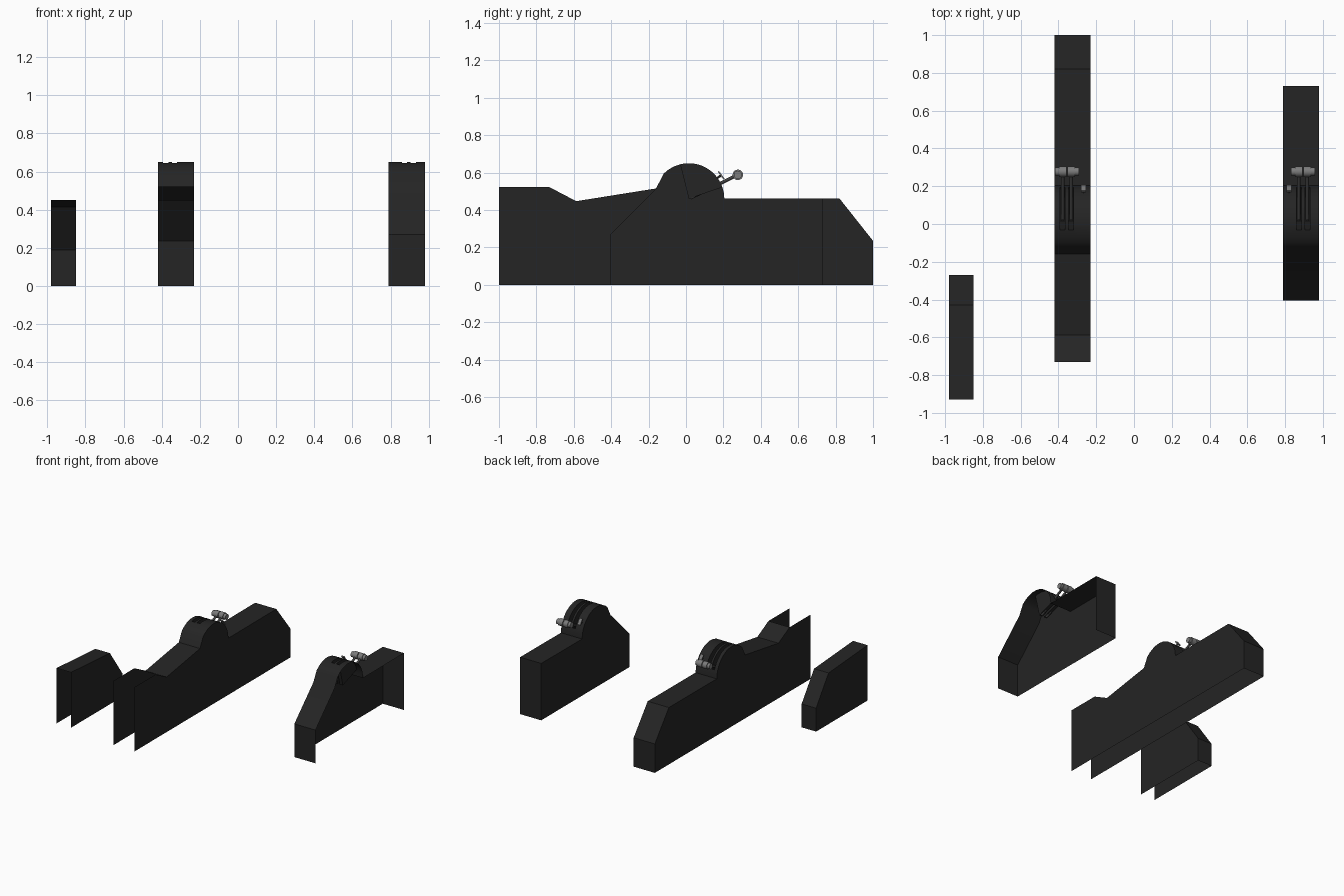
import bpy, bmesh, math
from mathutils import Vector

if "Cube" in bpy.data.objects:
    bpy.data.objects.remove(bpy.data.objects["Cube"])

CY, CZ, R = 0.015, 0.46, 0.19       # lever dome centre and radius (y, z)
SLOT_HI, SLOT_LO = 104, 19          # angular extent of the lever slots


def mat(name, v):
    m = bpy.data.materials.new(name)
    m.diffuse_color = (v, v, v, 1)
    m.use_nodes = True
    m.node_tree.nodes["Principled BSDF"].inputs["Base Color"].default_value = m.diffuse_color
    return m


BODY = mat("black_panel", 0.018)
ROD = mat("dark_metal", 0.05)
GRIP = mat("grey_grip", 0.2)


def polar(a, r=R):
    a = math.radians(a)
    return (CY + r * math.cos(a), CZ + r * math.sin(a))


def finish(name, bm, m):
    bmesh.ops.remove_doubles(bm, verts=bm.verts, dist=1e-5)
    me = bpy.data.meshes.new(name)
    bm.to_mesh(me)
    bm.free()
    ob = bpy.data.objects.new(name, me)
    bpy.context.collection.objects.link(ob)
    me.materials.append(m)
    bpy.ops.object.select_all(action='DESELECT')
    ob.select_set(True)
    bpy.context.view_layer.objects.active = ob
    bpy.ops.object.shade_smooth_by_angle(angle=math.radians(25))
    return ob


ARC_ANGLES = [135, 125, 115, SLOT_HI] + \
    [SLOT_HI + (SLOT_LO - SLOT_HI) * i / 10 for i in range(1, 11)] + [10, 0]
ARC = [polar(a) for a in ARC_ANGLES]
SLOT_FIRST = ARC_ANGLES.index(SLOT_HI)
SLOT_ARC = ARC[SLOT_FIRST:SLOT_FIRST + 11]


def console(name, profile, x0, x1, walls, start=0, slots=()):
    """Open sheet-metal housing: side walls plus a cover strip along the profile."""
    bm = bmesh.new()

    def face(pts):
        bm.faces.new([bm.verts.new(p) for p in pts])

    def strip(a, b, p, q):
        face([(a, *p), (b, *p), (b, *q), (a, *q)])

    if 'L' in walls:
        face([(x0, *p) for p in profile])
    if 'R' in walls:
        face([(x1, *p) for p in reversed(profile)])
    xs = [x0] + [x for s in slots for x in s] + [x1]
    cover = profile[start:]
    for p, q in zip(cover, cover[1:]):
        if slots and p in SLOT_ARC and q in SLOT_ARC:
            for a, b in zip(xs[::2], xs[1::2]):
                strip(a, b, p, q)
        else:
            for a, b in zip(xs, xs[1:]):
                strip(a, b, p, q)
    # wedge-shaped wells under the lever slots
    c = (CY, CZ)
    for a, b in slots:
        strip(a, b, SLOT_ARC[0], c)
        strip(a, b, c, SLOT_ARC[-1])
        face([(a, *p) for p in reversed([c] + SLOT_ARC)])
        face([(b, *p) for p in [c] + SLOT_ARC])
    return finish(name, bm, BODY)


def tube(name, a, b, r, m, r2=None, n=20):
    a, b = Vector(a), Vector(b)
    bm = bmesh.new()
    bmesh.ops.create_cone(bm, cap_ends=True, segments=n, radius1=r,
                          radius2=r if r2 is None else r2, depth=(b - a).length)
    rot = (b - a).to_track_quat('Z', 'Y').to_matrix()
    bmesh.ops.rotate(bm, verts=bm.verts, matrix=rot)
    bmesh.ops.translate(bm, verts=bm.verts, vec=(a + b) / 2)
    return finish(name, bm, m)


def levers(prefix, xs, knob_x):
    ang, reach = 26, 0.292
    tip = polar(ang, reach)
    mid = sum(xs) / 2
    for i, x in enumerate(xs):
        n = f"{prefix}_lever_{i}"
        s = -1 if x < mid else 1
        tube(n + "_rod", (x, *polar(ang, 0.01)), (x, *tip), 0.009, ROD, n=12)
        # grip: thick barrel inside, slimmer end outside
        tube(n + "_grip", (mid + s * 0.003, *tip), (mid + s * 0.042, *tip), 0.028, GRIP)
        tube(n + "_grip_end", (mid + s * 0.042, *tip), (mid + s * 0.063, *tip), 0.022, GRIP)
    # small tangential switch on the dome
    k = 36
    tube(prefix + "_switch_stem", (knob_x, *polar(k, 0.18)), (knob_x, *polar(k, 0.213)),
         0.006, ROD, n=8)
    bm = bmesh.new()
    a, d = math.radians(k), 0.025
    cy, cz = polar(k, 0.214)
    for sx in (-0.013, 0.013):
        for st in (-d, d):
            for sr in (-0.004, 0.004):
                bm.verts.new((knob_x + sx,
                              cy + sr * math.cos(a) - st * math.sin(a),
                              cz + sr * math.sin(a) + st * math.cos(a)))
    bmesh.ops.convex_hull(bm, input=bm.verts)
    finish(prefix + "_switch_cap", bm, GRIP)


def slots_at(xs):
    return [(x - 0.014, x + 0.014) for x in xs]


# left side box
console("left_side_panel",
        [(-0.93, 0), (-0.93, 0.45), (-0.43, 0.415), (-0.27, 0.19), (-0.27, 0)],
        -0.98, -0.85, "LR", start=1)

# centre console with dome, open at the front
mid_xs = (-0.378, -0.333)
console("centre_console",
        [(-1, 0), (-1, 0.522), (-0.73, 0.522), (-0.587, 0.447), (-0.16, 0.515)] + ARC
        + [(0.82, 0.462), (1, 0.235), (1, 0)],
        -0.42, -0.23, "LR", start=2, slots=slots_at(mid_xs))
levers("centre", mid_xs, -0.268)

# right console, open on its outer side
right_xs = (0.873, 0.918)
console("right_console",
        [(-0.405, 0), (-0.405, 0.27), (-0.16, 0.515)] + ARC + [(0.73, 0.462), (0.73, 0)],
        0.79, 0.98, "L", slots=slots_at(right_xs))
levers("right", right_xs, 0.82)
